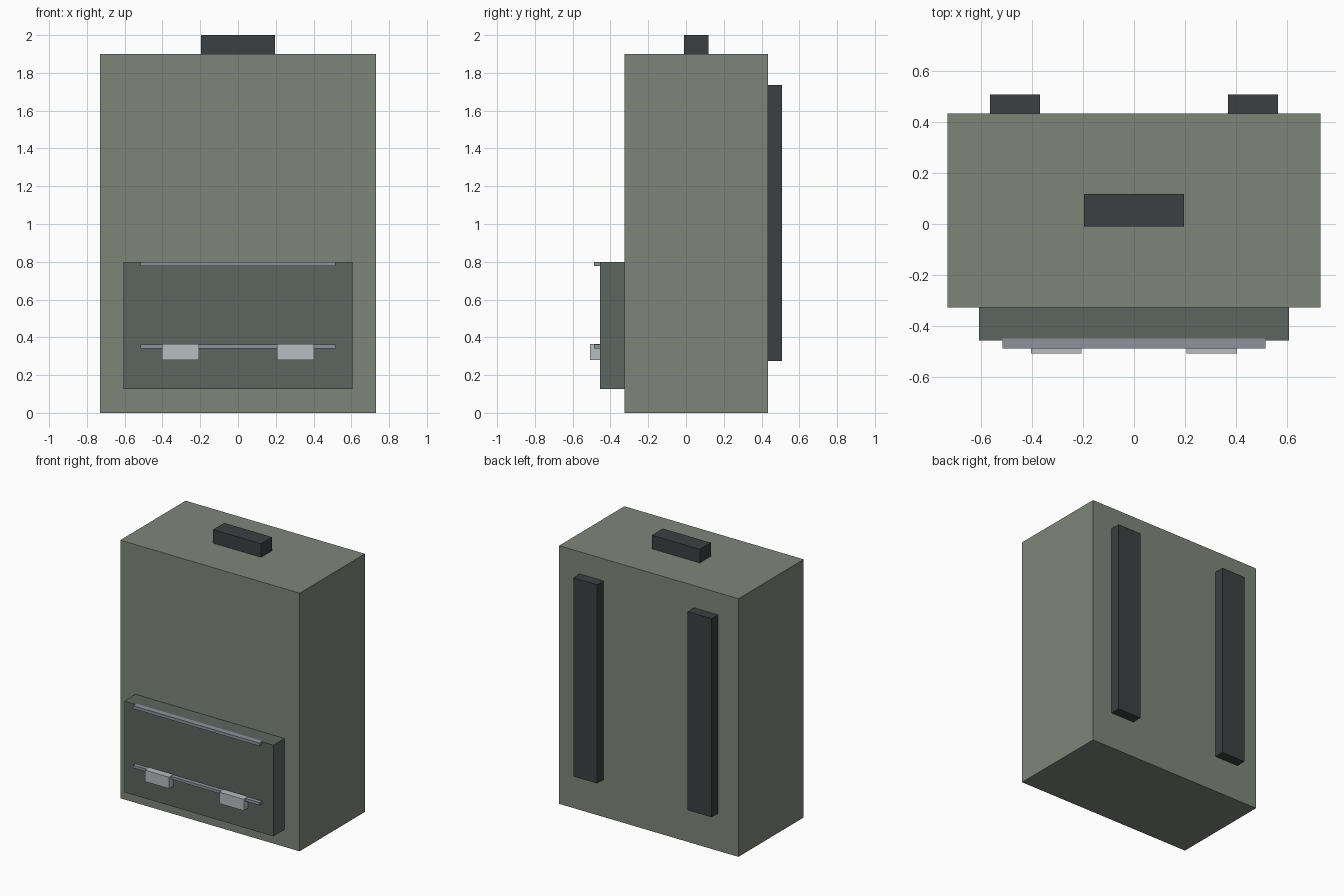
import bpy

if "Cube" in bpy.data.objects:
    bpy.data.objects.remove(bpy.data.objects["Cube"])


def material(name, rgb):
    mat = bpy.data.materials.new(name)
    mat.diffuse_color = (*rgb, 1)
    mat.use_nodes = True
    mat.node_tree.nodes["Principled BSDF"].inputs["Base Color"].default_value = mat.diffuse_color
    return mat


canvas = material("canvas", (0.21, 0.235, 0.195))
pocket_cloth = material("pocket_cloth", (0.11, 0.13, 0.118))
webbing = material("webbing", (0.045, 0.05, 0.054))
zip_metal = material("zip_metal", (0.28, 0.29, 0.33))
buckle_metal = material("buckle_metal", (0.48, 0.51, 0.53))


def box(name, x, y, z, mat):
    """Flat-faced box from (min, max) ranges on each axis."""
    spans = (x, y, z)
    bpy.ops.mesh.primitive_cube_add(size=1, location=[(a + b) / 2 for a, b in spans])
    obj = bpy.context.object
    obj.name = name
    obj.scale = [b - a for a, b in spans]
    bpy.ops.object.transform_apply(location=False, rotation=False, scale=True)
    obj.data.materials.append(mat)
    return obj


# Main bag, front pocket and top handle
box("body", (-0.73, 0.73), (-0.326, 0.433), (0, 1.9), canvas)
box("front_pocket", (-0.607, 0.607), (-0.456, -0.326), (0.127, 0.798), pocket_cloth)
box("top_handle", (-0.195, 0.195), (-0.01, 0.118), (1.9, 2.0), webbing)

# Zips across the pocket
for name, z in (("upper_zip", (0.778, 0.8)), ("lower_zip", (0.342, 0.362))):
    box(name, (-0.515, 0.515), (-0.486, -0.447), z, zip_metal)

# Paired buckles and shoulder straps
for side, s in (("left", -1), ("right", 1)):
    def span(a, b):
        return tuple(sorted((s * a, s * b)))
    box(side + "_buckle", span(0.206, 0.402), (-0.507, -0.456), (0.28, 0.364), buckle_metal)
    box(side + "_shoulder_strap", span(0.368, 0.563), (0.433, 0.507), (0.275, 1.737), webbing)
